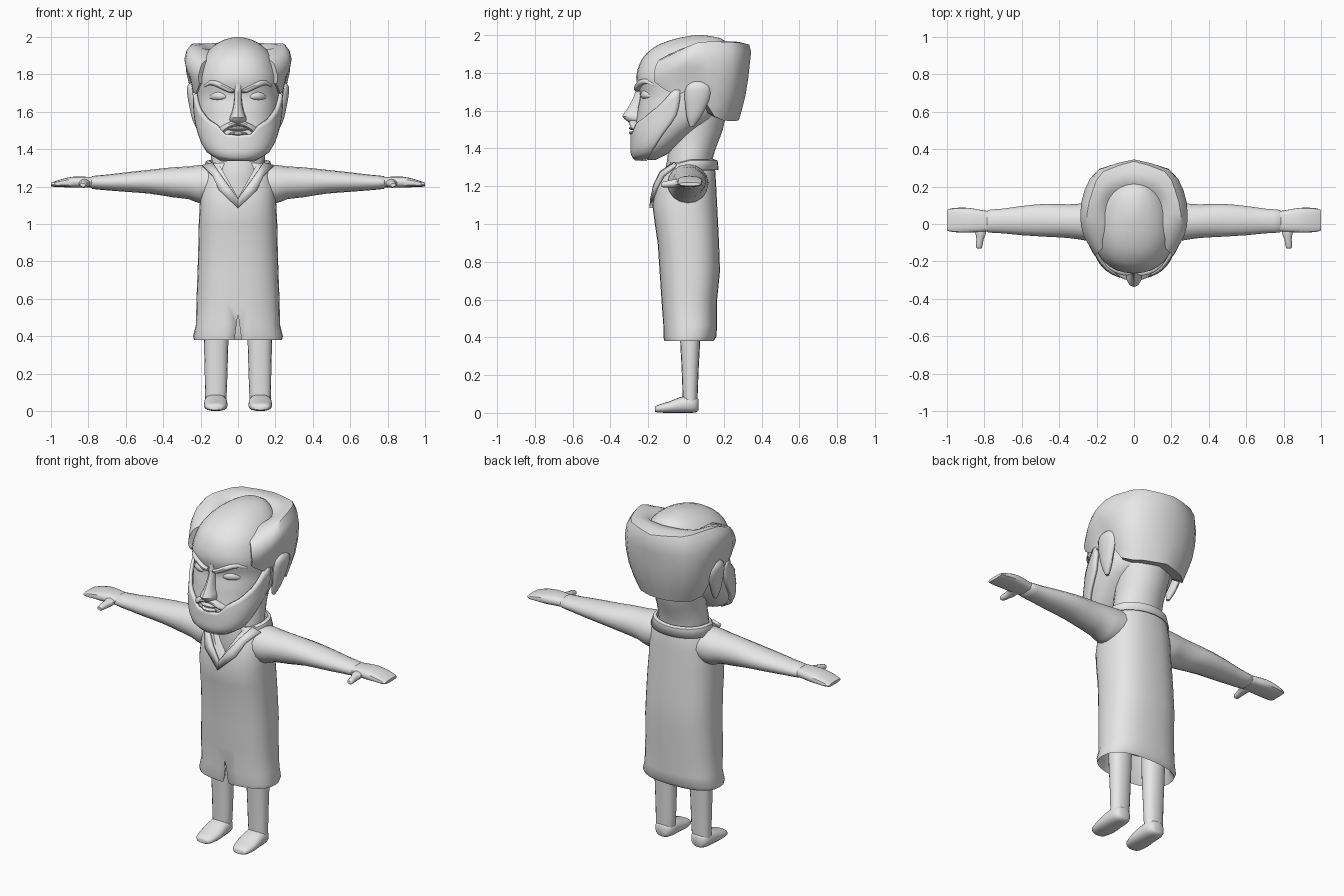
import bpy, bmesh, math
from mathutils import Vector

grey = bpy.data.materials.new("light_grey")
grey.diffuse_color = (0.8, 0.8, 0.8, 1)


def spline(rows, k):
    """Smoothly resample a table of numbers, k steps per span."""
    out = []
    for i in range(len(rows) - 1):
        p = [rows[max(0, min(len(rows) - 1, i + j))] for j in (-1, 0, 1, 2)]
        for s in range(k):
            t = s / k
            out.append([b + 0.5 * t * (c - a + t * (2*a - 5*b + 4*c - d + t * (3*(b - c) + d - a)))
                        for a, b, c, d in zip(*p)])
    return out + [list(rows[-1])]


def sup(th, p):
    c, s = math.cos(th), math.sin(th)
    return (math.copysign(abs(s) ** (2 / p), s), math.copysign(abs(c) ** (2 / p), c))


def finish(name, bm, mirror=False, thick=0, angle=40):
    bmesh.ops.recalc_face_normals(bm, faces=bm.faces)
    me = bpy.data.meshes.new(name)
    bm.to_mesh(me)
    bm.free()
    me.materials.append(grey)
    ob = bpy.data.objects.new(name, me)
    bpy.context.collection.objects.link(ob)
    bpy.ops.object.select_all(action='DESELECT')
    ob.select_set(True)
    bpy.context.view_layer.objects.active = ob
    bpy.ops.object.shade_smooth_by_angle(angle=math.radians(angle))
    if thick:
        m = ob.modifiers.new("thickness", 'SOLIDIFY')
        m.thickness, m.offset = thick, 0
    if mirror:
        ob.modifiers.new("mirror", 'MIRROR')
    return ob


def skin(name, rows, closed=False, cap=False, **kw):
    """Join rows of points with quads."""
    bm = bmesh.new()
    vs = [[bm.verts.new(p) for p in r] for r in rows]
    n = len(rows[0])
    for a, b in zip(vs, vs[1:]):
        for i in range(n if closed else n - 1):
            j = (i + 1) % n
            bm.faces.new((a[i], a[j], b[j], b[i]))
    if cap:
        bm.faces.new(vs[0])
        bm.faces.new(vs[-1])
    return finish(name, bm, **kw)


def loft(name, axis, rings, n=16, p=2, k=2, **kw):
    """Rings are (position on axis, two centres, two radii)."""
    rows = []
    for t, ca, cb, ra, rb in spline(rings, k):
        row = []
        for i in range(n):
            u, v = sup(2 * math.pi * i / n, p)
            a, b = ca + abs(ra) * u, cb - abs(rb) * v
            row.append({'x': (t, a, b), 'y': (a, t, b), 'z': (a, b, t)}[axis])
        rows.append(row)
    return skin(name, rows, closed=True, cap=True, **kw)


def body(table):
    """Turn (z, half width, front y, back y) into rings."""
    return [(z, 0, (f + b) / 2, w, (b - f) / 2) for z, w, f, b in table]


def lookup(rings, z):
    for a, b in zip(rings, rings[1:]):
        if a[0] <= z <= b[0]:
            t = (z - a[0]) / (b[0] - a[0])
            return [u + (v - u) * t for u, v in zip(a, b)]
    return rings[-1]


def cut(ob, outline, y0, y1):
    """Cut a prism with an x-z outline out of a part."""
    cutter = skin("cutter", [[(x, y, z) for x, z in outline] for y in (y0, y1)],
                  closed=True, cap=True)
    m = ob.modifiers.new("cut", 'BOOLEAN')
    m.operation, m.object, m.solver = 'DIFFERENCE', cutter, 'EXACT'
    bpy.context.view_layer.objects.active = ob
    bpy.ops.object.modifier_apply(modifier="cut")
    bpy.data.objects.remove(cutter)


# Coat: hollow hem, long body, slit and open neck
outer = body([(.40, .24, -.12, .16), (.46, .225, -.12, .165), (.6, .222, -.13, .165),
              (.75, .216, -.14, .18), (.9, .212, -.15, .175), (1.0, .21, -.165, .17),
              (1.1, .205, -.178, .165), (1.2, .2, -.16, .16), (1.28, .18, -.135, .155),
              (1.325, .15, -.1, .145)])
hem = body([(.55, .19, -.1, .13), (.41, .21, -.1, .13), (.38, .235, -.115, .145)])
coat = loft("coat", 'z', hem + outer, n=28, p=2.5, k=1)
cut(coat, [(-.022, .36), (.022, .36), (0, .52)], -.3, -.06)
cut(coat, [(-.13, 1.37), (.13, 1.37), (0, 1.14)], -.3, -.085)

# Lapels lie on the chest
def chest(x, z, off=.01):
    _, _, cy, w, h = lookup(outer, z)
    u = min(.93, x / w)
    return (x, cy - h * (1 - u ** 2.5) ** .4 - off, z)

inner_edge = [(.135, 1.325), (.1, 1.275), (.05, 1.205), (0, 1.135)]
outer_edge = [(.19, 1.31), (.135, 1.255), (.1, 1.18), (0, 1.085)]
skin("lapel", [[chest(x, z) for x, z in e] for e in (inner_edge, outer_edge)],
     mirror=True, thick=.016)

# Collar around the back of the neck
rows = []
for z, w, h in ((1.285, .185, .14), (1.335, .17, .135), (1.34, .155, .12), (1.3, .14, .1)):
    row = []
    for i in range(25):
        th = math.radians(42 + i * 276 / 24)
        row.append((w * math.sin(th), .03 - h * math.cos(th),
                    z - .03 * max(0, math.cos(th))))
    rows.append(row)
skin("collar", rows, thick=.006)

# Sleeves, hands and thumbs
loft("sleeve", 'x', [(.1, .01, 1.22, .11, .095), (.2, .01, 1.213, .108, .103),
                     (.26, .012, 1.22, .1, .088), (.35, .015, 1.223, .09, .08),
                     (.47, .02, 1.226, .088, .064), (.6, .018, 1.224, .078, .052),
                     (.7, .016, 1.222, .066, .042), (.78, .015, 1.222, .06, .034),
                     (.785, .015, 1.222, .045, .022)], mirror=True)
loft("hand", 'x', [(.75, .015, 1.222, .05, .026), (.8, .015, 1.224, .057, .028),
                   (.88, .02, 1.224, .066, .029), (.94, .021, 1.219, .066, .022),
                   (.98, .021, 1.213, .062, .015), (1.0, .02, 1.211, .055, .009)],
     p=2.8, mirror=True)
loft("thumb", 'y', [(-.13, .828, 1.208, .012, .01), (-.12, .828, 1.209, .018, .015),
                    (-.08, .823, 1.213, .021, .02), (-.05, .82, 1.217, .03, .022),
                    (0, .825, 1.222, .04, .02)], n=10, mirror=True)

# Legs and shoes
loft("leg", 'z', [(.05, .12, .022, .055, .038), (.1, .118, .022, .058, .04),
                  (.25, .117, .022, .062, .046), (.4, .117, .022, .066, .054),
                  (.55, .117, .022, .067, .056)], p=2.3, mirror=True)
loft("shoe", 'y', [(-.165, .122, .018, .03, .012), (-.15, .121, .022, .05, .02),
                   (-.09, .119, .03, .063, .03), (-.03, .119, .042, .062, .042),
                   (.03, .119, .046, .058, .046), (.055, .119, .044, .045, .04),
                   (.065, .119, .043, .03, .03)], p=2.5, mirror=True)

# Neck and chest
loft("neck", 'z', body([(1.1, .12, -.1, .1), (1.25, .14, -.112, .13), (1.34, .145, -.1, .14),
                        (1.42, .14, -.09, .165), (1.5, .145, -.08, .195),
                        (1.62, .16, -.05, .22)]), n=20)

# Head
skull = body([(1.34, .07, -.25, -.16), (1.37, .13, -.272, -.1), (1.42, .17, -.275, -.03),
              (1.5, .2, -.272, .08), (1.56, .213, -.263, .17), (1.62, .22, -.255, .2),
              (1.68, .22, -.243, .205), (1.73, .222, -.255, .21), (1.78, .22, -.264, .215),
              (1.85, .203, -.245, .225), (1.9, .18, -.212, .23), (1.95, .135, -.145, .22),
              (1.985, .075, -.04, .18), (2.0, .015, .05, .09)])
loft("head", 'z', skull, n=32, p=2.2, k=2)

# Beard hugs the jaw, low under the mouth and high at the ears
def beard_top(deg):
    pts = [(0, 1.475), (18, 1.48), (28, 1.53), (45, 1.565), (62, 1.62), (80, 1.71), (90, 1.72)]
    for (a, za), (b, zb) in zip(pts, pts[1:]):
        if deg <= b:
            return za + (zb - za) * (deg - a) / (b - a)

smooth_skull = spline(skull, 4)
rows = []
for i in range(9):
    row = []
    for j in range(33):
        deg = -88 + j * 5.5
        z = 1.342 + (beard_top(abs(deg)) - 1.342) * i / 8
        _, _, cy, w, h = lookup(smooth_skull, z)
        u, v = sup(math.radians(deg), 2.2)
        row.append(((w + .011) * u, cy - (h + .011) * v, z))
    rows.append(row)
skin("beard", rows, thick=.018)

# Nose, brows, eyes, lips and moustache
loft("nose", 'z', body([(1.53, .015, -.29, -.2), (1.545, .04, -.312, -.2),
                        (1.57, .044, -.337, -.2), (1.6, .032, -.318, -.2),
                        (1.65, .022, -.288, -.2), (1.7, .02, -.268, -.2),
                        (1.745, .026, -.262, -.2)]), n=12)
loft("brow", 'x', [(.018, -.258, 1.71, .012, .008), (.05, -.26, 1.718, .017, .015),
                   (.11, -.24, 1.747, .018, .016), (.15, -.207, 1.755, .016, .012),
                   (.182, -.168, 1.735, .008, .006)], n=10, mirror=True)
loft("eye", 'x', [(.057, -.225, 1.677, .004, .003), (.075, -.224, 1.682, .017, .016),
                  (.105, -.217, 1.685, .02, .023), (.135, -.2, 1.682, .018, .017),
                  (.155, -.182, 1.677, .004, .003)], n=12, mirror=True)
loft("moustache", 'x', [(0, -.275, 1.535, .02, .012), (.03, -.277, 1.535, .024, .016),
                        (.06, -.268, 1.52, .025, .018), (.085, -.254, 1.505, .024, .02),
                        (.11, -.238, 1.5, .012, .01)], n=10, mirror=True)
for name, z, w in (("upper_lip", 1.508, .062), ("lower_lip", 1.483, .05)):
    loft(name, 'x', [(-w, -.262, z, .008, .003), (-w / 2, -.28, z, .017, .009),
                     (0, -.284, z, .018, .011), (w / 2, -.28, z, .017, .009),
                     (w, -.262, z, .008, .003)], n=10)

# Ears
loft("ear", 'z', [(1.515, .215, .03, .01, .01), (1.56, .225, .04, .02, .035),
                  (1.62, .235, .052, .024, .055), (1.69, .242, .062, .03, .07),
                  (1.735, .246, .065, .026, .058), (1.755, .244, .065, .012, .025)],
     n=14, mirror=True)

# Hair: a thick horseshoe, columns from temple to back, bottom to inner rim
columns = [
    [(.205, -.165, 1.75), (.212, -.17, 1.78), (.205, -.165, 1.82), (.19, -.15, 1.86), (.17, -.13, 1.875)],
    [(.235, -.05, 1.68), (.25, -.07, 1.77), (.27, -.06, 1.85), (.24, -.04, 1.915), (.155, -.03, 1.925)],
    [(.24, .05, 1.72), (.262, .05, 1.79), (.287, .05, 1.88), (.25, .06, 1.96), (.16, .06, 1.935)],
    [(.215, .15, 1.57), (.25, .17, 1.7), (.265, .18, 1.86), (.22, .18, 1.965), (.15, .14, 1.945)],
    [(.13, .24, 1.545), (.17, .275, 1.68), (.185, .295, 1.85), (.165, .28, 1.96), (.095, .2, 1.96)],
    [(0, .28, 1.55), (0, .315, 1.68), (0, .338, 1.85), (0, .335, 1.95), (0, .222, 1.965)]]
core = Vector((0, .02, 1.78))
full = []
for col in columns:
    c = [Vector(p) for p in col]
    low = Vector((c[0].x * .8, c[0].y * .75, c[0].z + .02))
    rim = c[-1].lerp(core, .3)
    full.append([low] + [Vector(p) for p in spline([tuple(p) for p in c], 2)] + [rim])
full = [[Vector((p.x * .85, p.y * .8, p.z)) for p in full[0]]] + full
full = full[:1] + [[Vector(q) for q in r] for r in zip(*[
    spline([tuple(p) for p in line], 2) for line in zip(*full[1:])])]
skin("hair", full, mirror=True, angle=50)
